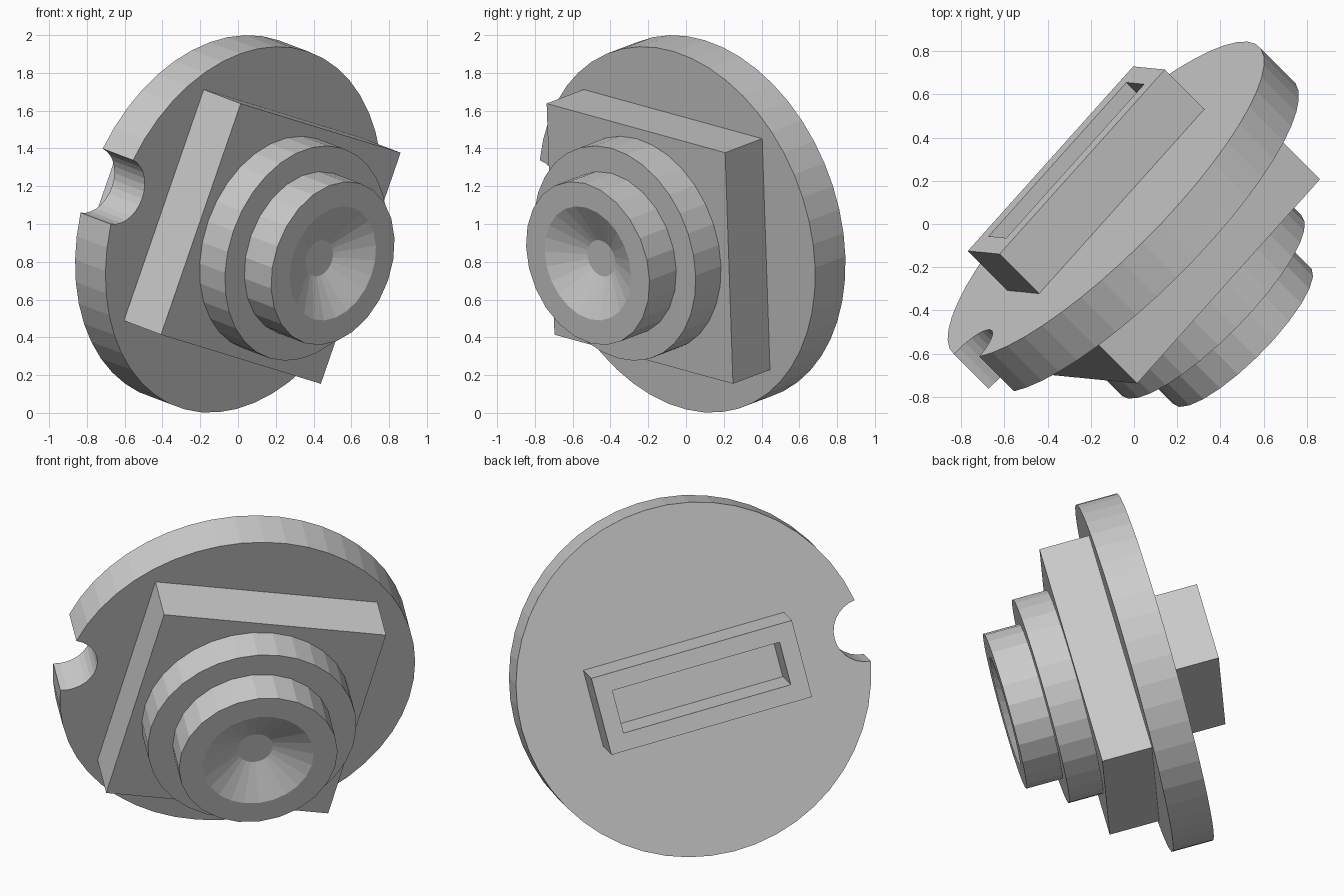
import bpy, bmesh
from math import sin, cos, pi, radians
from mathutils import Matrix, Vector

if "Cube" in bpy.data.objects:
    bpy.data.objects.remove(bpy.data.objects["Cube"])

# Shared axis: nose points forward-right, 15 degrees down, rolled 12 degrees
tilt, roll = radians(15), radians(-12)
u = Vector((cos(pi / 4), sin(pi / 4), 0))
n = Vector((cos(tilt) * cos(pi / 4), -cos(tilt) * sin(pi / 4), -sin(tilt)))
v = n.cross(u)
FRAME = (Matrix.Translation((-0.13, 0.112, 1.031))
         @ Matrix((u, v, n)).transposed().to_4x4()
         @ Matrix.Rotation(roll, 4, 'Z'))


def finish(name, bm):
    bmesh.ops.recalc_face_normals(bm, faces=bm.faces)
    bm.transform(FRAME)
    me = bpy.data.meshes.new(name)
    bm.to_mesh(me)
    bm.free()
    ob = bpy.data.objects.new(name, me)
    bpy.context.collection.objects.link(ob)
    return ob


def loft(name, loops, closed=False):
    """Bridge equal-sized loops; cap the ends, or join last to first."""
    bm = bmesh.new()
    rings = [[bm.verts.new(p) for p in loop] for loop in loops]
    pairs = list(zip(rings, rings[1:]))
    if closed:
        pairs.append((rings[-1], rings[0]))
    else:
        bm.faces.new(rings[0])
        bm.faces.new(rings[-1])
    for a, b in pairs:
        for i in range(len(a)):
            j = (i + 1) % len(a)
            bm.faces.new((a[i], a[j], b[j], b[i]))
    return finish(name, bm)


def circle(r, h, sides):
    return [(r * cos(2 * pi * i / sides), r * sin(2 * pi * i / sides), h)
            for i in range(sides)]


def rect(w, d, h):
    return [(x * w / 2, y * d / 2, h)
            for x, y in ((-1, -1), (1, -1), (1, 1), (-1, 1))]


# Large disc with a round notch in its rim
R, NOTCH, THICK = 1.003, 0.18, 0.235
half = radians(10.3)
beta = pi / 2 - half / 2
outline = []
for i in range(47):
    a = -pi + half + (2 * pi - 2 * half) * i / 46
    outline.append((R * cos(a), R * sin(a)))
for i in range(1, 14):
    a = beta - 2 * beta * i / 14
    outline.append((-R + NOTCH * cos(a), NOTCH * sin(a)))
loft("notched_disc", [[(x, y, h) for x, y in outline] for h in (0, THICK)])

# Square plate
loft("square_plate", [rect(1.295, 1.295, h) for h in (THICK, 0.522)])

# Stepped collar
loft("collar", [circle(0.589, h, 32) for h in (0.522, 0.718)])

# Nose with a conical recess
loft("dished_nose", [circle(r, h, 24) for r, h in
                     ((0.448, 0.718), (0.448, 0.925), (0.313, 0.925), (0.1, 0.82))])

# Slotted bar on the back: a rectangular frame
BACK = -0.268
loft("slotted_bar", [rect(1.17, 0.45, 0), rect(1.17, 0.45, BACK),
                     rect(0.975, 0.25, BACK), rect(0.975, 0.25, 0)], closed=True)
